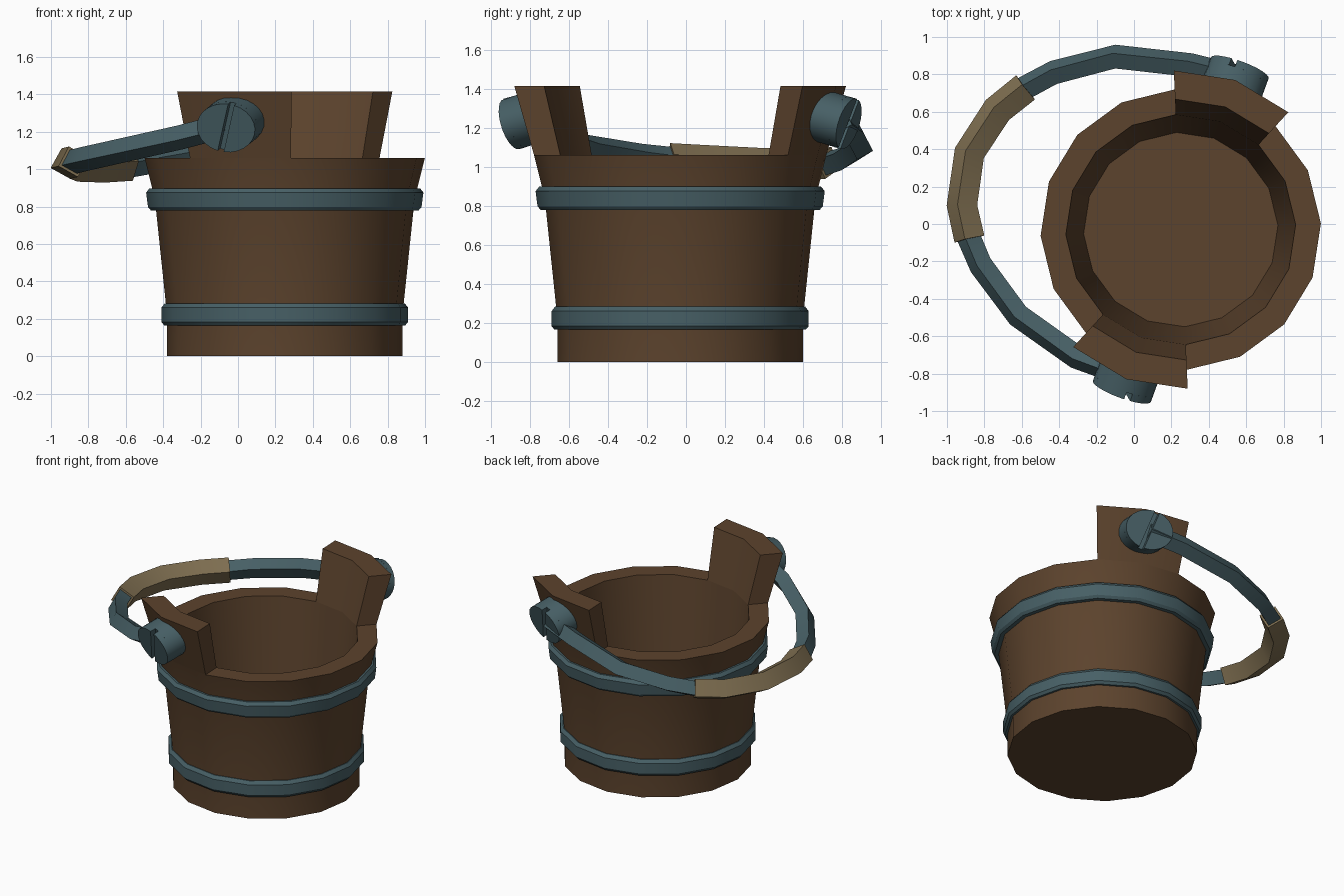
import bpy, bmesh
from math import sin, cos, pi, radians
from mathutils import Vector, Matrix

if "Cube" in bpy.data.objects:
    bpy.data.objects.remove(bpy.data.objects["Cube"])

CENTRE = Vector((0.25, -0.03, 0))
SIDES = 16
PHASE = radians(2.5)


def material(name, colour):
    m = bpy.data.materials.new(name)
    m.use_nodes = True
    m.diffuse_color = (*colour, 1)
    m.node_tree.nodes["Principled BSDF"].inputs["Base Color"].default_value = (*colour, 1)
    return m


WOOD = material("brown wood", (0.107, 0.056, 0.026))
STEEL = material("blue grey steel", (0.063, 0.116, 0.132))
GRIP = material("tan grip", (0.212, 0.158, 0.082))


def finish(bm, name, mat, smooth=30):
    bmesh.ops.recalc_face_normals(bm, faces=bm.faces)
    mesh = bpy.data.meshes.new(name)
    bm.to_mesh(mesh)
    bm.free()
    mesh.materials.append(mat)
    ob = bpy.data.objects.new(name, mesh)
    bpy.context.collection.objects.link(ob)
    bpy.ops.object.select_all(action="DESELECT")
    ob.select_set(True)
    bpy.context.view_layer.objects.active = ob
    bpy.ops.object.shade_smooth_by_angle(angle=radians(smooth))
    return ob


def skin(bm, loops, closed=False):
    """Join loops of points with quads; cap the ends unless closed."""
    rings = [[bm.verts.new(p) for p in loop] for loop in loops]
    n = len(rings[0])
    pairs = list(zip(rings, rings[1:]))
    if closed:
        pairs.append((rings[-1], rings[0]))
    strips = [[bm.faces.new((a[i], a[(i + 1) % n], b[(i + 1) % n], b[i]))
               for i in range(n)] for a, b in pairs]
    if not closed:
        bm.faces.new(rings[0])
        bm.faces.new(rings[-1])
    return strips


def lathe(bm, profile, closed=False):
    angles = [PHASE + 2 * pi * i / SIDES for i in range(SIDES)]
    return skin(bm, [[CENTRE + Vector((r * cos(a), r * sin(a), z)) for a in angles]
                     for r, z in profile], closed)


# Bucket: hollow body, with two ears pulled up and out from the rim
bm = bmesh.new()
strips = lathe(bm, [(0.63, 0), (0.63, 0.22), (0.695, 0.84), (0.75, 1.06),
                    (0.615, 1.06), (0.52, 0.12)])
rim = strips[3]
for first in (2, 10):
    out = bmesh.ops.extrude_face_region(bm, geom=rim[first:first + 2])
    for v in out["geom"]:
        if isinstance(v, bmesh.types.BMVert):
            v.co.x = CENTRE.x + (v.co.x - CENTRE.x) * 1.135
            v.co.y = CENTRE.y + (v.co.y - CENTRE.y) * 1.135
            v.co.z = 1.415
finish(bm, "bucket_body", WOOD)

# Hoops: chamfered bands around the staves
for name, z, low, high in (("lower_hoop", 0.165, 0.66, 0.66),
                           ("upper_hoop", 0.78, 0.732, 0.742)):
    bm = bmesh.new()
    lathe(bm, [(low - 0.07, z), (low - 0.015, z), (low, z + 0.018),
               (high, z + 0.095), (high - 0.018, z + 0.118),
               (high - 0.07, z + 0.118)], closed=True)
    finish(bm, name, STEEL)


# Bolts: oval heads with a slot, square to the sloping ears
def oval(start, end, count, z):
    angles = [start + (end - start) * i / count for i in range(count + 1)]
    return [Vector((0.165 * cos(a), 0.135 * sin(a), z)) for a in angles]


TILT = radians(15.7)
SLOT = radians(-15)
HALF = radians(84)
for name, turn in (("front_bolt", radians(250)), ("back_bolt", radians(70))):
    bm = bmesh.new()
    skin(bm, [oval(SLOT, SLOT + 2 * pi, 24, z)[:-1] for z in (-0.17, -0.04)])
    for mid in (SLOT, SLOT + pi):
        skin(bm, [oval(mid - HALF, mid + HALF, 12, z) for z in (-0.04, 0)])
    axis = Vector((cos(turn) * cos(TILT), sin(turn) * cos(TILT), -sin(TILT)))
    side = Vector((0, 0, 1)).cross(axis).normalized()
    frame = Matrix((side, axis.cross(side), axis)).transposed().to_4x4()
    frame.translation = CENTRE + Vector((0.92 * cos(turn), 0.92 * sin(turn), 1.22))
    bm.transform(frame)
    finish(bm, name, STEEL)


# Handle: square bar swept along a bent path, with a thicker grip
def sweep(name, path, radius, mat):
    path = [Vector(p) for p in path]
    loops = []
    for i, p in enumerate(path):
        tangent = (path[min(i + 1, len(path) - 1)] - path[max(i - 1, 0)]).normalized()
        outward = tangent.cross(Vector((0, 0, -1))).normalized()
        if outward.dot(p - CENTRE) < 0:
            outward.negate()
        up = Vector((0, 0, 1))
        up = (up - tangent * up.dot(tangent)).normalized()
        loops.append([p + radius * (outward * sin(a) + up * cos(a))
                      for a in (radians(16 + 90 * k) for k in range(4))])
    bm = bmesh.new()
    skin(bm, loops)
    finish(bm, name, mat)


front_arm = [(-0.06, -0.80, 1.235), (-0.31, -0.71, 1.17), (-0.62, -0.49, 1.10),
             (-0.82, -0.22, 1.055)]
grip = [(-0.88, -0.08, 1.04), (-0.92, 0.10, 1.03), (-0.88, 0.38, 1.015),
        (-0.73, 0.61, 1.01), (-0.58, 0.73, 1.02)]
back_arm = [(-0.43, 0.81, 1.045), (-0.10, 0.895, 1.10), (0.30, 0.85, 1.19),
            (0.54, 0.79, 1.235)]
sweep("handle_bar", front_arm + grip + back_arm, 0.066, STEEL)
sweep("handle_grip", grip, 0.085, GRIP)
